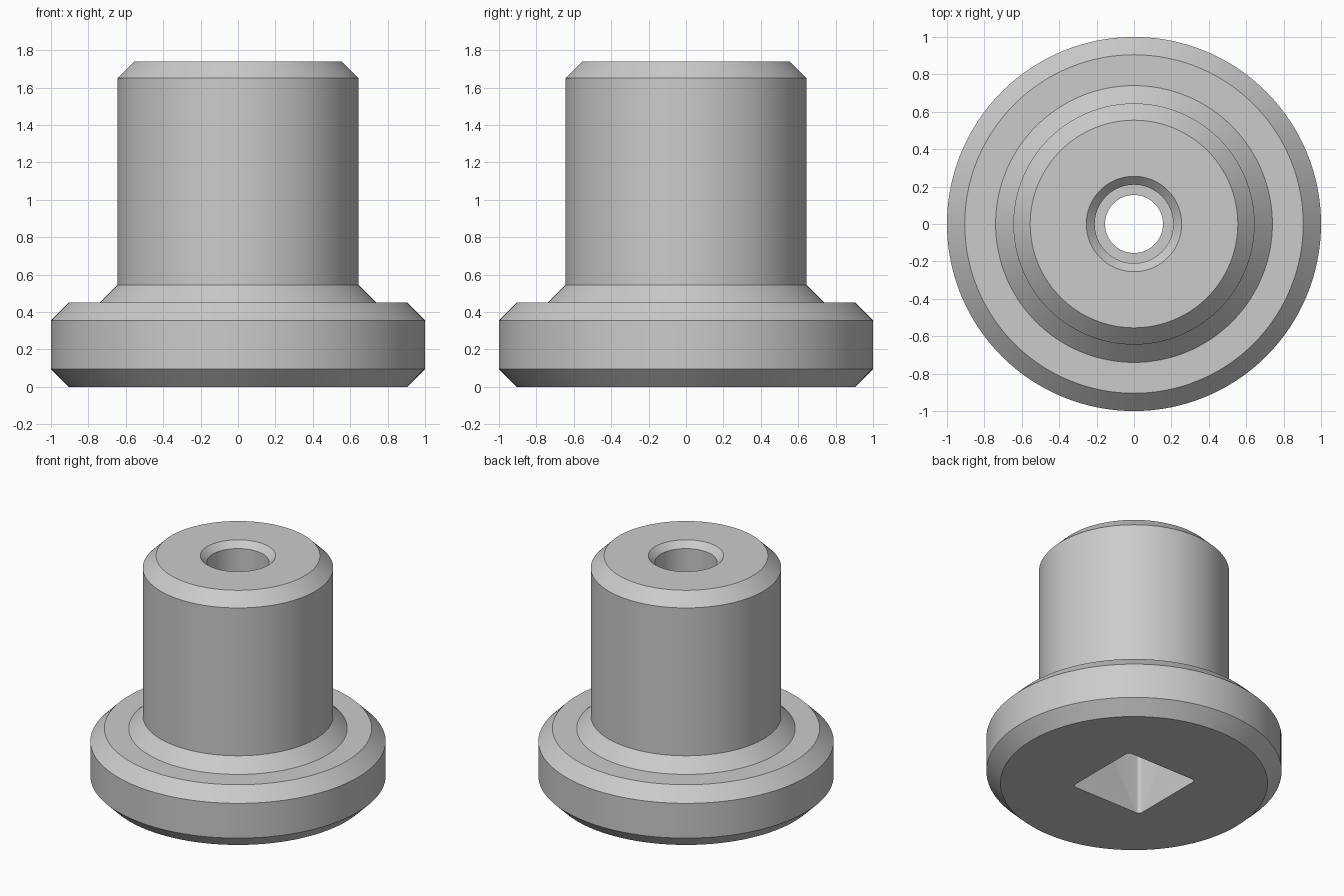
import bpy
import bmesh
from math import radians, tau
from mathutils import Vector

if "Cube" in bpy.data.objects:
    bpy.data.objects.remove(bpy.data.objects["Cube"], do_unlink=True)

# Single plain grey
grey = bpy.data.materials.new("plain grey")
grey.use_nodes = True
colour = (0.6, 0.6, 0.6, 1)
grey.diffuse_color = colour
grey.node_tree.nodes["Principled BSDF"].inputs["Base Color"].default_value = colour


def make_object(name, bm):
    bmesh.ops.recalc_face_normals(bm, faces=bm.faces)
    mesh = bpy.data.meshes.new(name)
    bm.to_mesh(mesh)
    bm.free()
    mesh.materials.append(grey)
    obj = bpy.data.objects.new(name, mesh)
    bpy.context.collection.objects.link(obj)
    return obj


def lathe(name, profile, steps=128):
    """Revolve a closed (radius, height) loop around z."""
    bm = bmesh.new()
    verts = [bm.verts.new((r, 0, z)) for r, z in profile]
    edges = [bm.edges.new((v, verts[i - 1])) for i, v in enumerate(verts)]
    bmesh.ops.spin(bm, geom=verts + edges, cent=(0, 0, 0), axis=(0, 0, 1),
                   angle=tau, steps=steps, use_duplicate=False)
    bmesh.ops.remove_doubles(bm, verts=bm.verts, dist=0.0001)
    return make_object(name, bm)


def rounded_square_prism(name, half, radius, bottom, top):
    bm = bmesh.new()
    bmesh.ops.create_cube(bm, size=1)
    for v in bm.verts:
        v.co = Vector((v.co.x * 2 * half, v.co.y * 2 * half,
                       top if v.co.z > 0 else bottom))
    upright = [e for e in bm.edges
               if abs(e.verts[0].co.z - e.verts[1].co.z) > 0.1]
    bmesh.ops.bevel(bm, geom=upright, offset=radius, segments=5,
                    profile=0.5, affect='EDGES')
    return make_object(name, bm)


# Flanged body: chamfered flange, cone, shaft, countersunk stepped bore
body = lathe("flanged_body", [
    (0.905, 0), (1, 0.095), (1, 0.355), (0.905, 0.45),
    (0.74, 0.45), (0.645, 0.545), (0.645, 1.65), (0.555, 1.74),
    (0.255, 1.74), (0.21, 1.695), (0.21, 1.2), (0.155, 1.2), (0.155, 0),
])

# Square socket in the underside
cutter = rounded_square_prism("socket_cutter", 0.295, 0.025, -0.2, 0.9)
cutter.hide_render = True
cut = body.modifiers.new("square_socket", 'BOOLEAN')
cut.operation = 'DIFFERENCE'
cut.solver = 'EXACT'
cut.object = cutter

# Bake the cut and shade smooth with sharp rims
bpy.ops.object.select_all(action='DESELECT')
body.select_set(True)
bpy.context.view_layer.objects.active = body
bpy.ops.object.modifier_apply(modifier=cut.name)
bpy.data.objects.remove(cutter, do_unlink=True)
bpy.ops.object.shade_smooth_by_angle(angle=radians(30))
